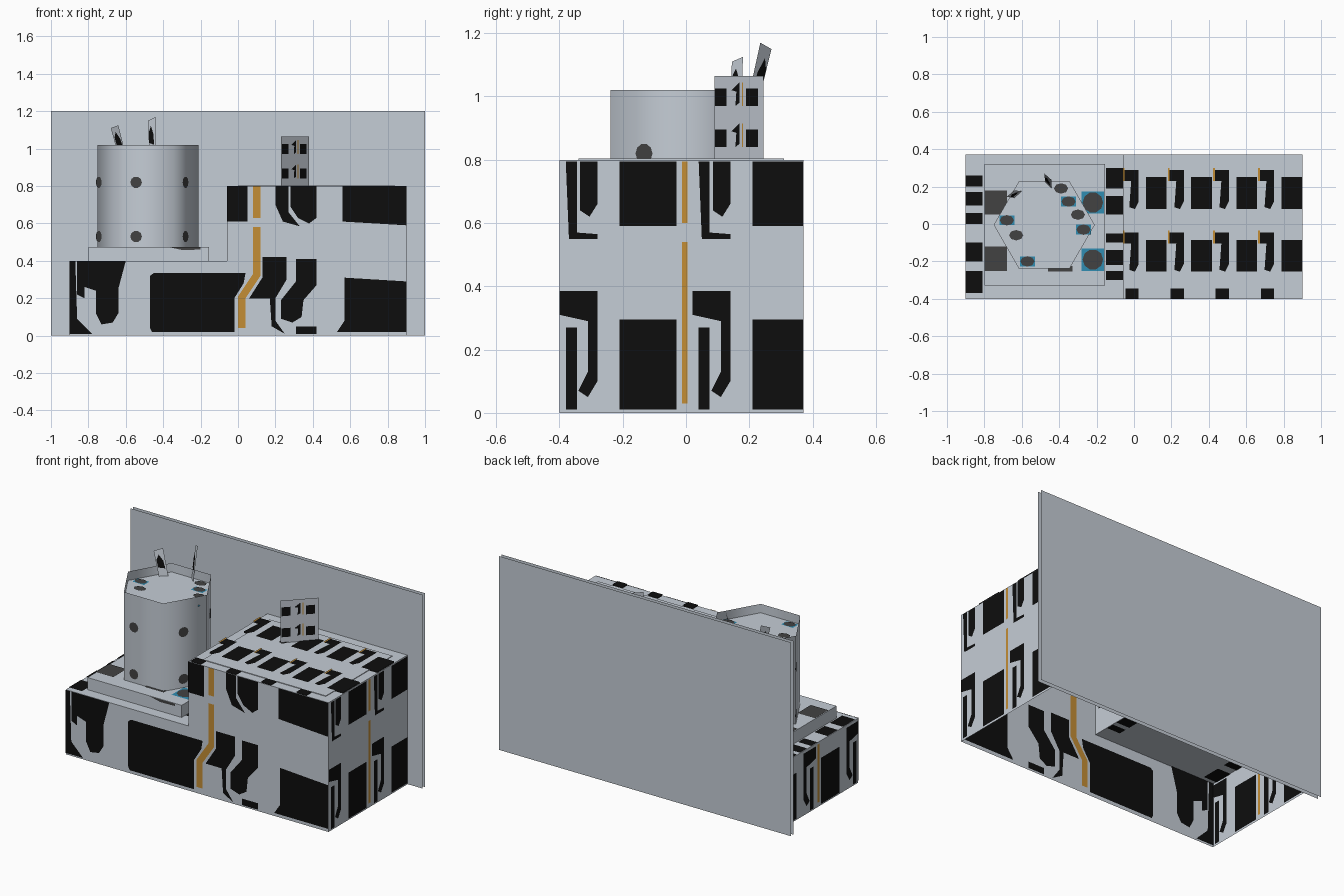
import bpy, math
from mathutils import Vector as V

def mat(name, c):
    m = bpy.data.materials.new(name)
    m.diffuse_color = (*c, 1)
    return m

GREY = mat("pale_grey", (0.56, 0.61, 0.67))
BLACK = mat("black", (0.004, 0.004, 0.004))
ORANGE = mat("amber", (0.55, 0.27, 0.035))
SPOT = mat("charcoal", (0.055, 0.055, 0.055))
BLUE = mat("blue", (0.03, 0.27, 0.45))

def mesh(name, verts, faces, m):
    me = bpy.data.meshes.new(name)
    me.from_pydata([tuple(v) for v in verts], [], faces)
    me.materials.append(m)
    ob = bpy.data.objects.new(name, me)
    bpy.context.collection.objects.link(ob)
    return ob

def decal(name, polys, o, u, v, m, off=0.003):
    """Flat painted shapes on both sides of a sheet with origin o and axes u, v."""
    o, u, v = V(o), V(u), V(v)
    n = u.cross(v).normalized() * off
    verts, faces = [], []
    for p in polys:
        for s in (1, -1):
            k = len(verts)
            verts += [o + u * a + v * b + n * s for a, b in p]
            f = list(range(k, k + len(p)))
            faces.append(f if s > 0 else f[::-1])
    return mesh(name, verts, faces, m)

def rect(a, b, c, d):
    return [(a, c), (b, c), (b, d), (a, d)]

def disc(x, y, r, ry=None, n=10):
    return [(x + r * math.cos(2 * math.pi * i / n), y + (ry or r) * math.sin(2 * math.pi * i / n)) for i in range(n)]

def shift(p, a, b):
    return [(x + a, y + b) for x, y in p]

def box(name, x0, x1, y0, y1, z0, z1, m):
    vs = [(x, y, z) for z in (z0, z1) for x, y in rect(x0, x1, y0, y1)]
    return mesh(name, vs, [(3, 2, 1, 0), (4, 5, 6, 7)] + [(i, (i + 1) % 4, (i + 1) % 4 + 4, i + 4) for i in range(4)], m)

X, Y, Z = (1, 0, 0), (0, 1, 0), (0, 0, 1)

# Back panels: two thin sheets
for i, y in enumerate((0.375, 0.40)):
    mesh(f"back_panel_{i}", [(-1, y, 0), (1, y, 0), (1, y, 1.2), (-1, y, 1.2)], [(0, 1, 2, 3)], GREY)

# Stepped counter, open underneath and closed behind by the panel
prof = [(-0.9, 0), (-0.9, 0.4), (-0.06, 0.4), (-0.06, 0.8), (0.9, 0.8), (0.9, 0)]
vs = [(x, y, z) for y in (-0.4, 0.372) for x, z in prof]
mesh("counter", vs, [(5, 4, 3, 2, 1, 0)] + [(i, i + 1, i + 7, i + 6) for i in range(5)], GREY)
box("counter_top_plate", 0.0, 0.84, -0.34, 0.31, 0.8, 0.804, GREY)

# Front painting
front = [
    [(-0.9, 0.4), (-0.87, 0.4), (-0.86, 0.09), (-0.78, 0.01), (-0.9, 0.01)],
    [(-0.86, 0.4), (-0.6, 0.4), (-0.64, 0.25), (-0.64, 0.12), (-0.67, 0.07), (-0.73, 0.06),
     (-0.76, 0.12), (-0.76, 0.24), (-0.82, 0.26), (-0.82, 0.2), (-0.86, 0.22)],
    [(-0.47, 0.32), (-0.45, 0.335), (0.04, 0.335), (0.03, 0.28), (-0.02, 0.2), (-0.02, 0.02), (-0.46, 0.02), (-0.47, 0.04)],
    [(0.13, 0.42), (0.26, 0.42), (0.26, 0.3), (0.2, 0.2), (0.2, 0.08), (0.25, 0.01), (0.18, 0.05),
     (0.17, 0.2), (0.06, 0.2), (0.13, 0.31)],
    [(0.31, 0.41), (0.42, 0.41), (0.42, 0.27), (0.35, 0.19), (0.34, 0.1), (0.29, 0.07), (0.23, 0.09),
     (0.23, 0.19), (0.31, 0.29)],
    rect(0.31, 0.42, 0.01, 0.05),
    [(0.57, 0.31), (0.9, 0.29), (0.9, 0.02), (0.53, 0.02), (0.57, 0.08)],
    rect(-0.06, 0.05, 0.61, 0.8),
    [(0.2, 0.8), (0.27, 0.8), (0.27, 0.66), (0.33, 0.585), (0.24, 0.61), (0.2, 0.7)],
    [(0.28, 0.8), (0.42, 0.8), (0.42, 0.63), (0.38, 0.6), (0.32, 0.63), (0.28, 0.69)],
    [(0.56, 0.8), (0.9, 0.8), (0.9, 0.59), (0.56, 0.61)],
]
decal("front_black_shapes", front, (0, -0.4, 0), X, Z, BLACK)
decal("front_amber_line", [
    [(0.0, 0.04), (0.04, 0.04), (0.04, 0.2), (0.12, 0.32), (0.12, 0.58), (0.08, 0.58), (0.08, 0.33), (0.0, 0.21)],
    rect(0.08, 0.12, 0.63, 0.8)], (0, -0.4, 0), X, Z, ORANGE, 0.004)

# Side painting: two rows, two repeats
low, high = [], []
for d in (0, 0.42):
    low += [rect(-0.21 + d, min(-0.03 + d, 0.37), 0.01, 0.295),
            rect(-0.38 + d, -0.345 + d, 0.01, 0.27),
            [(-0.4 + d, 0.385), (-0.28 + d, 0.385), (-0.28 + d, 0.1), (-0.31 + d, 0.05), (-0.34 + d, 0.07),
             (-0.31 + d, 0.13), (-0.31 + d, 0.29), (-0.4 + d, 0.31)]]
    high += [rect(-0.21 + d, min(-0.03 + d, 0.37), 0.59, 0.795),
             [(-0.38 + d, 0.795), (-0.345 + d, 0.795), (-0.345 + d, 0.57), (-0.28 + d, 0.565), (-0.28 + d, 0.55), (-0.37 + d, 0.55)],
             [(-0.335 + d, 0.795), (-0.28 + d, 0.795), (-0.28 + d, 0.66), (-0.305 + d, 0.62), (-0.335 + d, 0.64)]]
lines = [rect(-0.013, 0.004, 0.03, 0.54), rect(-0.013, 0.004, 0.6, 0.795)]
decal("right_black_shapes", low + high, (0.9, 0, 0), Y, Z, BLACK)
decal("right_amber_line", lines, (0.9, 0, 0), Y, Z, ORANGE, 0.004)
decal("left_black_shapes", low, (-0.9, 0, 0), Y, Z, BLACK)
decal("left_amber_line", [rect(-0.013, 0.004, 0.03, 0.39)], (-0.9, 0, 0), Y, Z, ORANGE, 0.004)
decal("step_black_shapes", high, (-0.06, 0, 0), Y, Z, BLACK)

# Painting on the tops
hook = [(0, 0.21), (0.08, 0.21), (0.08, 0.04), (0.06, 0), (0.03, 0.01), (0.04, 0.15), (0, 0.15)]
top, amber = [], []
for i in range(4):
    x = 0.065 + 0.241 * i
    for y in (0.08, -0.255):
        top += [rect(x, x + 0.11, y, y + 0.17), shift(hook, x - 0.12, y)]
        amber.append(rect(x - 0.125, x - 0.115, y + 0.15, y + 0.22))
    top.append(rect(x - 0.11, x - 0.04, -0.4, -0.345))
decal("top_black_shapes", top, (0, 0, 0.804), X, Y, BLACK)
decal("top_amber_marks", amber, (0, 0, 0.804), X, Y, ORANGE, 0.004)
ledge = [rect(-0.15, -0.06, a, b) for a, b in ((0.19, 0.3), (0.05, 0.15), (-0.1, -0.05), (-0.22, -0.14), (-0.3, -0.25))]
ledge += [rect(-0.9, -0.81, a, b) for a, b in ((0.2, 0.26), (0.1, 0.17), (0, 0.06), (-0.2, -0.1), (-0.37, -0.25))]
decal("ledge_black_shapes", ledge, (0, 0, 0.4), X, Y, BLACK)

# Square plinth with spots
box("plinth", -0.8, -0.155, -0.33, 0.32, 0.4, 0.475, GREY)
decal("plinth_blue_squares", [rect(-0.28, -0.16, y - 0.06, y + 0.06) for y in (0.115, -0.19)], (0, 0, 0.475), X, Y, BLUE, 0.002)
decal("plinth_spots", [disc(-0.22, 0.115, 0.055), disc(-0.22, -0.19, 0.055), rect(-0.8, -0.68, 0.05, 0.18),
      rect(-0.8, -0.68, -0.25, -0.12), rect(-0.46, -0.33, -0.255, -0.225)], (0, 0, 0.475), X, Y, SPOT, 0.004)
decal("plinth_front_spot", [[(-0.37, 0.474), (-0.2, 0.474), (-0.2, 0.46), (-0.3, 0.458)]], (0, -0.33, 0), X, Z, SPOT)

# Six-sided pot: open tube with a surface just below the rim
cx, cy, R = -0.48, -0.005, 0.27
ring = [V((cx + R * math.cos(math.radians(240 + 60 * i)), cy + R * math.sin(math.radians(240 + 60 * i)), 0)) for i in range(6)]
pot = mesh("pot", [p + V((0, 0, z)) for z in (0.475, 1.02) for p in ring],
           [(i, (i + 1) % 6, (i + 1) % 6 + 6, i + 6) for i in range(6)], GREY)
pot.data.shade_smooth()
mesh("pot_surface", [p + V((0, 0, 0.965)) for p in ring], [tuple(range(6))], GREY)
for k in range(5):
    t = 0.26 + 1.2 * k
    i = int(t)
    a, b = ring[i], ring[(i + 1) % 6]
    u = (b - a).normalized()
    decal(f"pot_spots_{k}", [disc(0, z, 0.031) for z in (0.82, 0.53)], a + (b - a) * (t - i), u, Z, SPOT)

# Floating pieces on the pot surface
bits = [(-0.68, 0.02), (-0.63, -0.06), (-0.57, -0.2), (-0.39, 0.19), (-0.35, 0.12), (-0.30, 0.05), (-0.27, -0.03)]
decal("surface_blue_edges", [rect(x - 0.04, x + 0.04, y - 0.026, y + 0.026) for x, y in bits[::2]],
      (0, 0, 0.965), X, Y, BLUE, 0.002)
decal("surface_spots", [disc(x, y, 0.038, 0.028, 8) for x, y in bits], (0, 0, 0.965), X, Y, SPOT, 0.004)

# Two leaning sticks: flat strips with dark patches
sticks = [[(-0.64, 0.14, 0.965), (-0.60, 0.175, 0.965), (-0.64, 0.18, 1.125), (-0.68, 0.145, 1.11)],
          [(-0.475, 0.225, 0.965), (-0.44, 0.19, 0.965), (-0.44, 0.235, 1.17), (-0.48, 0.27, 1.15)]]
for k, q in enumerate(sticks):
    q = [V(p) for p in q]
    mesh(f"stick_{k}", q, [(0, 1, 2, 3)], GREY)
    decal(f"stick_patch_{k}", [[(0.1, 0.35), (0.85, 0.3), (0.8, 0.6), (0.45, 0.85), (0.1, 0.65)]],
          q[0], q[1] - q[0], q[3] - q[0], BLACK)

# Upright card standing diagonally on the counter
u = V((0.15, 0.155, 0))
o = (0.23, 0.09, 0.8)
decal("card", [rect(0, 1, 0, 0.265)], o, u, Z, GREY, 0.001)
card = []
for z in (0.04, 0.17):
    card += [rect(0.02, 0.26, z, z + 0.055), rect(0.66, 0.9, z, z + 0.055),
             [(0.36, z + 0.05), (0.52, z + 0.075), (0.52, z + 0.01), (0.44, z), (0.46, z + 0.045)]]
decal("card_black_shapes", card, o, u, Z, BLACK)
decal("card_amber_line", [rect(0.57, 0.6, z, z + 0.075) for z in (0.04, 0.17)], o, u, Z, ORANGE)
